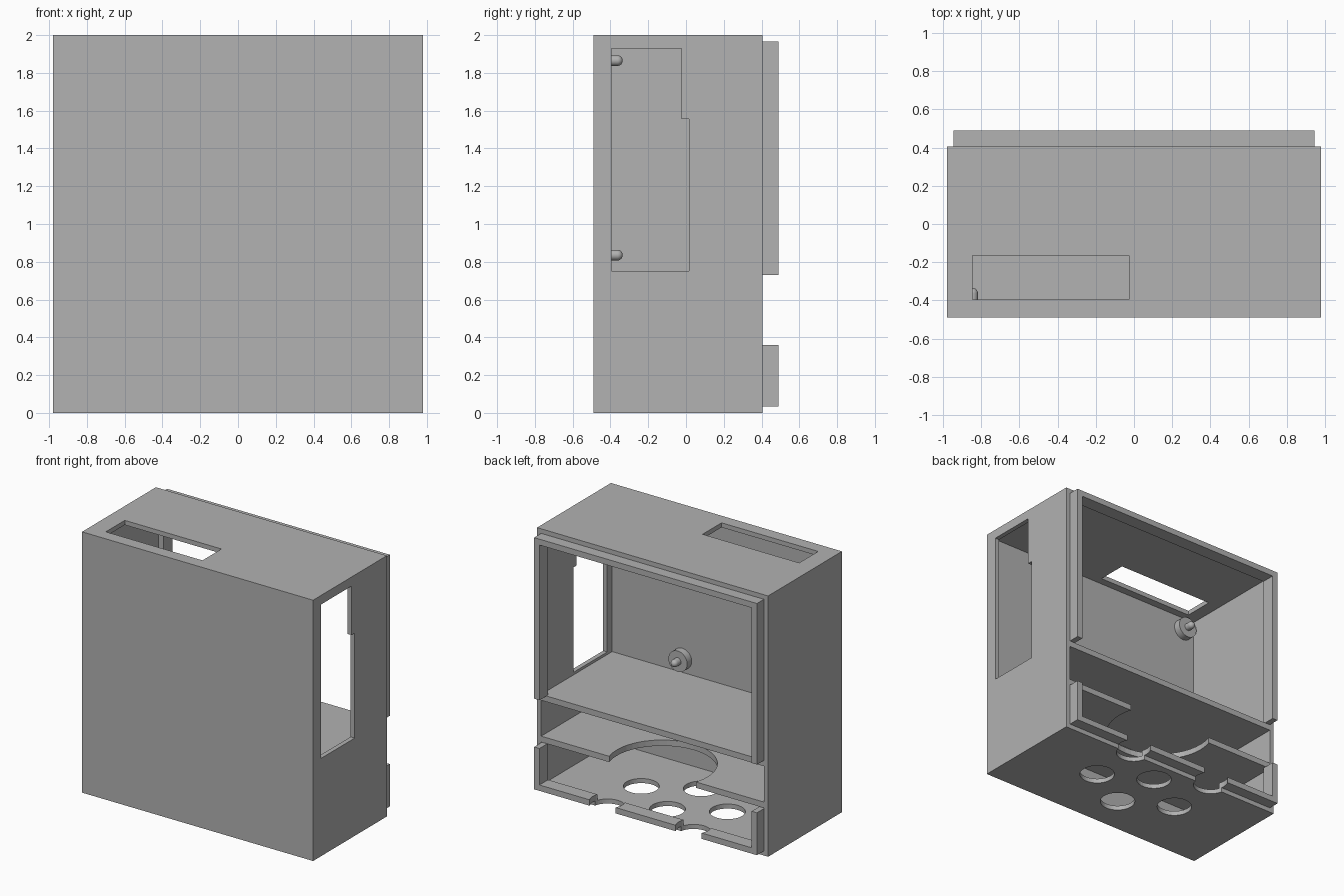
import bpy, bmesh, math
from mathutils import Matrix, Vector

if "Cube" in bpy.data.objects:
    bpy.data.objects.remove(bpy.data.objects["Cube"], do_unlink=True)

grey = bpy.data.materials.new("plain grey")
grey.use_nodes = True
COLOUR = (0.445, 0.445, 0.445, 1)
grey.diffuse_color = COLOUR
grey.node_tree.nodes["Principled BSDF"].inputs["Base Color"].default_value = COLOUR


def finish(name, bm):
    mesh = bpy.data.meshes.new(name)
    bm.to_mesh(mesh)
    bm.free()
    mesh.materials.append(grey)
    obj = bpy.data.objects.new(name, mesh)
    bpy.context.collection.objects.link(obj)
    return obj


def box(name, x, y, z):
    """Box given by its (low, high) range on each axis."""
    bm = bmesh.new()
    size = [r[1] - r[0] for r in (x, y, z)]
    mid = [(r[0] + r[1]) / 2 for r in (x, y, z)]
    bmesh.ops.create_cube(bm, size=1, matrix=Matrix.Translation(mid) @ Matrix.Diagonal((*size, 1)))
    return finish(name, bm)


def post(name, x, y, radius, z):
    """Upright cylinder."""
    bm = bmesh.new()
    bmesh.ops.create_cone(bm, cap_ends=True, segments=48, radius1=radius, radius2=radius,
                          depth=z[1] - z[0], matrix=Matrix.Translation((x, y, sum(z) / 2)))
    return finish(name, bm)


def cut(obj, cutters):
    """Subtract every cutter, bake the result, then drop the cutters."""
    for c in cutters:
        c.hide_render = True
        mod = obj.modifiers.new("cut", "BOOLEAN")
        mod.operation = "DIFFERENCE"
        mod.solver = "EXACT"
        mod.object = c
    bpy.context.view_layer.update()
    graph = bpy.context.evaluated_depsgraph_get()
    mesh = bpy.data.meshes.new_from_object(obj.evaluated_get(graph))
    obj.modifiers.clear()
    obj.data = mesh
    for c in cutters:
        bpy.data.objects.remove(c, do_unlink=True)


W, FRONT, BACK, LIP = 0.98, -0.49, 0.405, 0.49
WALL = 0.035
IN = W - WALL           # inner half width
RIM = IN - 0.045        # inner half width of the rear lips
FLOOR, CEILING = WALL, 2 - WALL


def vent_cutters(spots):
    return [post("cutter", x, y, 0.125, (-0.1, 0.2)) for x, y in spots]


# Open-backed case with side window, top slot and staggered floor holes
rear_notches = [(-0.365, 0.43), (0.365, 0.43)]
case = box("case", (-W, W), (FRONT, BACK), (0, 2))
cut(case, [
    box("cutter", (-IN, IN), (FRONT + WALL, 1), (FLOOR, CEILING)),
    box("cutter", (0.9, 1.1), (-0.395, 0.015), (0.75, 1.555)),
    box("cutter", (0.9, 1.1), (-0.395, -0.025), (1.5, 1.93)),
    box("cutter", (-0.845, -0.025), (-0.395, -0.165), (1.9, 2.1)),
] + vent_cutters(rear_notches + [(-0.365, 0.02), (0.365, 0.02), (0, 0.225), (0, -0.185)]))

# Two shelves, the lower one with a round bay open to the back
inside = (FRONT + WALL, BACK)
box("upper_shelf", (-IN, IN), inside, (0.685, 0.73))
lower_shelf = box("lower_shelf", (-IN, IN), inside, (0.365, 0.41))
cut(lower_shelf, [post("cutter", 0, 0.29, 0.385, (0.2, 0.6))])

# Rear lips: an arch around the upper bay, a notched tray below
upper_lip = box("upper_lip", (-IN, IN), (0.385, LIP), (0.73, CEILING))
cut(upper_lip, [box("cutter", (-RIM, RIM), (0.2, 0.6), (0.5, CEILING - 0.045))])
lower_lip = box("lower_lip", (-IN, IN), (0.385, LIP), (FLOOR, 0.36))
cut(lower_lip, [box("cutter", (-RIM, RIM), (0.2, 0.6), (FLOOR + 0.045, 0.6))]
    + vent_cutters(rear_notches))


# Mounting studs: a wide base and a round-tipped pin, turned about the y axis
def stud(name, x, z):
    pin, base, foot, step, tip = 0.028, 0.08, FRONT + WALL, -0.4, -0.335
    profile = [(0, foot), (base, foot), (base, step), (pin, step)]
    for i in range(7):
        a = math.radians(15 * i)
        profile.append((pin * math.cos(a), tip - pin + pin * math.sin(a)))
    bm = bmesh.new()
    verts = [bm.verts.new((r, y, 0)) for r, y in profile]
    edges = [bm.edges.new(pair) for pair in zip(verts, verts[1:])]
    bmesh.ops.spin(bm, geom=verts + edges, cent=(0, 0, 0), axis=(0, 1, 0),
                   angle=math.tau, steps=32, use_duplicate=False)
    bmesh.ops.remove_doubles(bm, verts=bm.verts, dist=0.0001)
    bmesh.ops.recalc_face_normals(bm, faces=bm.faces)
    bmesh.ops.translate(bm, verts=bm.verts, vec=Vector((x, 0, z)))
    obj = finish(name, bm)
    bpy.ops.object.select_all(action="DESELECT")
    obj.select_set(True)
    bpy.context.view_layer.objects.active = obj
    bpy.ops.object.shade_smooth_by_angle(angle=math.radians(35))


for side, x in (("right", -0.845), ("left", 0.35)):
    for level, z in (("lower", 0.835), ("upper", 1.865)):
        stud(f"{level}_{side}_stud", x, z)
